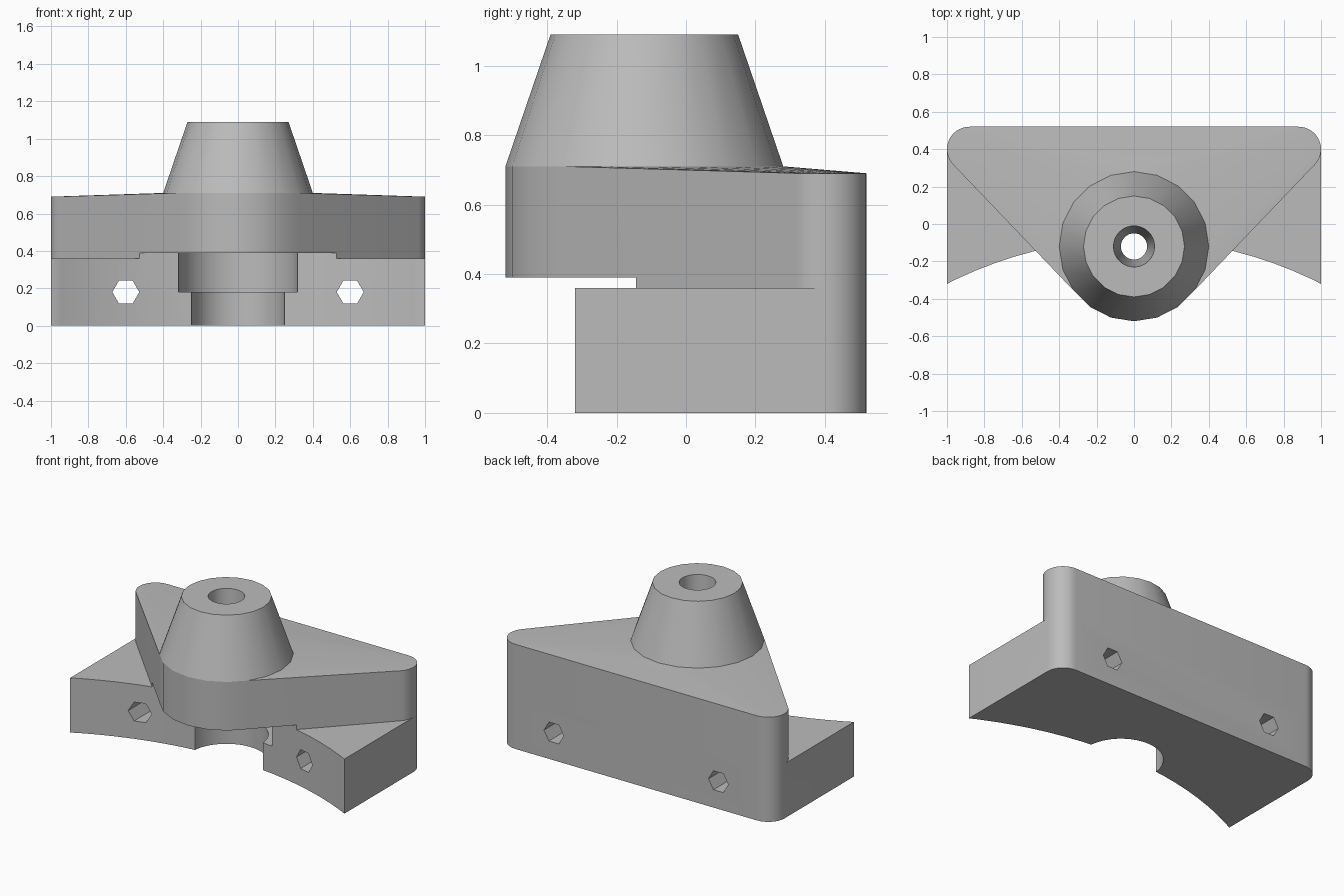
import bpy, bmesh, math
from mathutils import Matrix, Vector

cube = bpy.data.objects.get("Cube")
if cube:
    bpy.data.objects.remove(cube, do_unlink=True)

grey = bpy.data.materials.new("light grey")
grey.use_nodes = True
COLOUR = (0.5, 0.5, 0.5, 1)
grey.diffuse_color = COLOUR
grey.node_tree.nodes["Principled BSDF"].inputs["Base Color"].default_value = COLOUR

AXIS_Y = -0.12      # vertical axis of the tower
TOWER_R = 0.4
TOWER_TOP = 1.09
BASE_TOP = 0.36
DECK_Z = 0.71


def ring(x, y, r, n, z):
    return [Vector((x + r * math.cos(math.tau * i / n), y + r * math.sin(math.tau * i / n), z))
            for i in range(n)]


def back_corners(z):
    return ring(0.88, 0.4, 0.12, 40, z) + ring(-0.88, 0.4, 0.12, 40, z)


def hull(points):
    bm = bmesh.new()
    for p in points:
        bm.verts.new(p)
    out = bmesh.ops.convex_hull(bm, input=bm.verts)
    junk = {v for v in out["geom_interior"] + out["geom_unused"] if isinstance(v, bmesh.types.BMVert)}
    bmesh.ops.delete(bm, geom=list(junk), context="VERTS")
    return bm


def finish(bm, name):
    bmesh.ops.dissolve_limit(bm, angle_limit=0.002, verts=bm.verts, edges=bm.edges)
    bmesh.ops.recalc_face_normals(bm, faces=bm.faces)
    mesh = bpy.data.meshes.new(name)
    bm.to_mesh(mesh)
    bm.free()
    mesh.materials.append(grey)
    ob = bpy.data.objects.new(name, mesh)
    bpy.context.collection.objects.link(ob)
    return ob


def cutter(name, r1, r2, n, start, end):
    """Cone or cylinder from start to end."""
    start, end = Vector(start), Vector(end)
    axis = end - start
    bm = bmesh.new()
    place = Matrix.Translation((start + end) / 2) @ axis.to_track_quat("Z", "Y").to_matrix().to_4x4()
    bmesh.ops.create_cone(bm, cap_ends=True, segments=n, radius1=r1, radius2=r2,
                          depth=axis.length, matrix=place)
    return finish(bm, name)


def combine(target, other, operation):
    mod = target.modifiers.new(other.name, "BOOLEAN")
    mod.operation, mod.solver, mod.object = operation, "EXACT", other
    bpy.context.view_layer.objects.active = target
    bpy.ops.object.modifier_apply(modifier=mod.name)
    bpy.data.objects.remove(other, do_unlink=True)


# Wide base block with rounded back corners
front = [Vector((x, -0.32, z)) for x in (-1, 1) for z in (0, BASE_TOP)]
bracket = finish(hull(back_corners(0) + back_corners(BASE_TOP) + front), "mounting_bracket")

# Triangular deck, its round nose drawn up into the tapered tower
bm = hull(back_corners(BASE_TOP) + back_corners(0.69)
          + ring(0, AXIS_Y, TOWER_R, 20, BASE_TOP) + ring(0, AXIS_Y, TOWER_R, 20, DECK_Z))
cap = [f for f in bm.faces if all(v.co.z > DECK_Z - 0.001 for v in f.verts)]
new = bmesh.ops.extrude_face_region(bm, geom=cap)["geom"]
for v in (g for g in new if isinstance(g, bmesh.types.BMVert)):
    v.co.x *= 0.27 / TOWER_R
    v.co.y = AXIS_Y + (v.co.y - AXIS_Y) * 0.27 / TOWER_R
    v.co.z = TOWER_TOP
combine(bracket, finish(bm, "deck_and_tower"), "UNION")

# Concave front, stepped pocket, tapered bore and two hexagonal bolt holes
cuts = [
    cutter("front_curve", 2.207, 2.207, 128, (0, -2.287, -0.1), (0, -2.287, 0.39)),
    cutter("lower_pocket", 0.25, 0.25, 40, (0, AXIS_Y, -0.1), (0, AXIS_Y, 0.25)),
    cutter("upper_pocket", 0.32, 0.32, 40, (0, AXIS_Y, 0.18), (0, AXIS_Y, 0.39)),
    cutter("bore", 0.065, 0.115, 32, (0, AXIS_Y, 0.3), (0, AXIS_Y, 1.18)),
]
for side in (-1, 1):
    bolt = cutter("bolt_hole", 0.072, 0.072, 6, (side * 0.6, -1, 0.18), (side * 0.6, 1, 0.18))
    # Turn the hexagon so its points lie sideways
    xs = max(v.co.x for v in bolt.data.vertices) - side * 0.6
    if xs < 0.07:
        centre = Matrix.Translation((side * 0.6, 0, 0.18))
        bolt.data.transform(centre @ Matrix.Rotation(math.radians(30), 4, "Y") @ centre.inverted())
    cuts.append(bolt)
for c in cuts:
    combine(bracket, c, "DIFFERENCE")

bpy.ops.object.select_all(action="DESELECT")
bracket.select_set(True)
bpy.context.view_layer.objects.active = bracket
bpy.ops.object.shade_smooth_by_angle(angle=math.radians(30))
